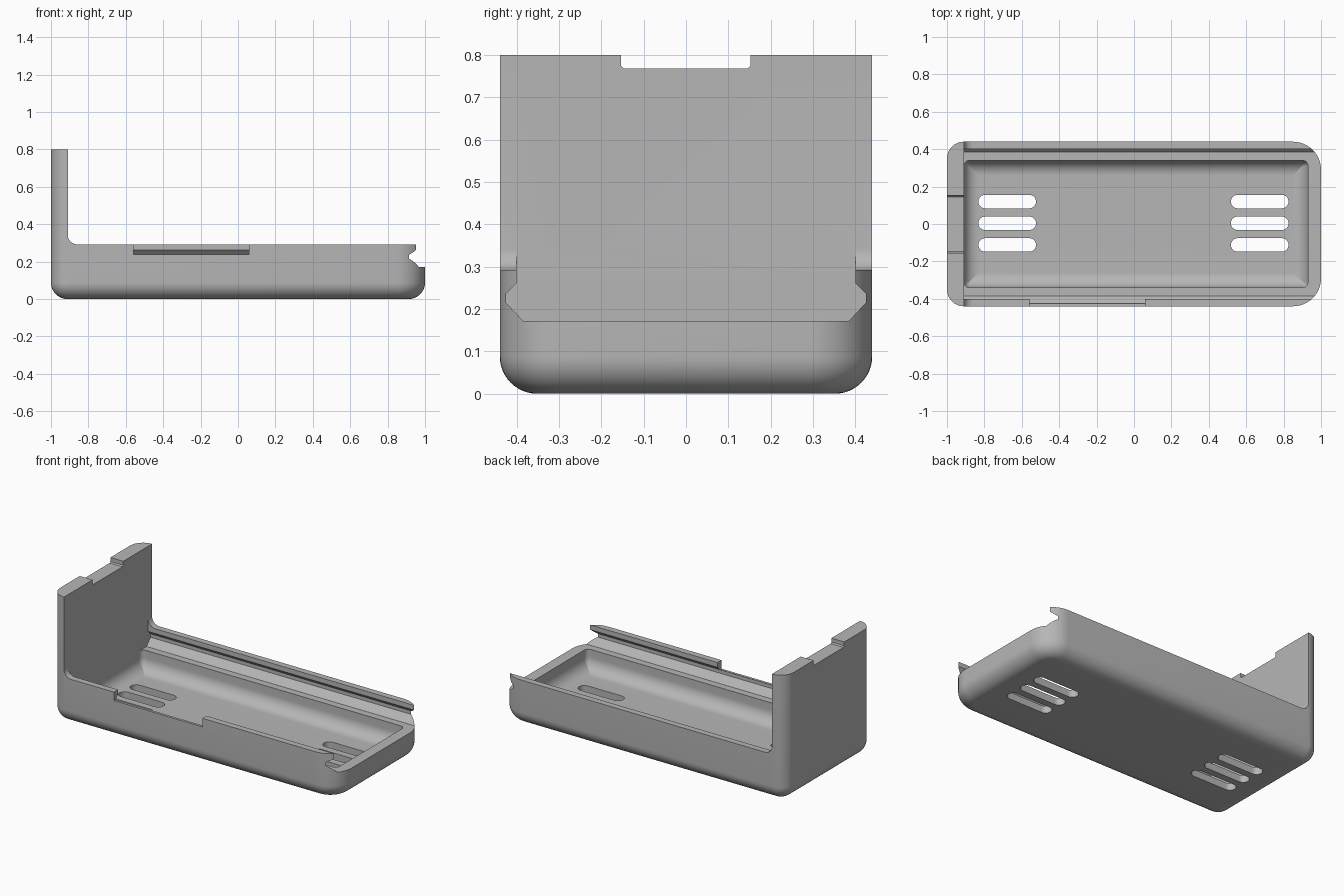
import bpy, bmesh
from math import sin, cos, pi
from mathutils import Vector

if "Cube" in bpy.data.objects:
    bpy.data.objects.remove(bpy.data.objects["Cube"])

LENGTH_X, HALF_Y, HEIGHT = 1.0, 0.44, 0.80
WALL_X = -0.91          # inner face of the end wall
SIDE_TOP, RIM = 0.292, 0.172

grey = bpy.data.materials.new("plain grey")
grey.use_nodes = True
colour = (0.47, 0.47, 0.47, 1)
grey.diffuse_color = colour
grey.node_tree.nodes["Principled BSDF"].inputs["Base Color"].default_value = colour


def finish(name, bm):
    bmesh.ops.recalc_face_normals(bm, faces=bm.faces)
    mesh = bpy.data.meshes.new(name)
    bm.to_mesh(mesh)
    bm.free()
    mesh.materials.append(grey)
    ob = bpy.data.objects.new(name, mesh)
    bpy.context.collection.objects.link(ob)
    return ob


def rounded_outline(x0, x1, half_y, r_left, r_right, inset=0, steps=12):
    """Rounded rectangle in plan, with its own radius at each end."""
    x0, x1, half_y = x0 + inset, x1 - inset, half_y - inset
    pts = []
    for quarter, (sx, sy) in enumerate([(1, 1), (-1, 1), (-1, -1), (1, -1)]):
        r = max((r_right if sx > 0 else r_left) - inset, 0.004)
        cx = x1 - r if sx > 0 else x0 + r
        cy = sy * (half_y - r)
        for i in range(steps + 1):
            a = (quarter + i / steps) * pi / 2
            pts.append((cx + r * cos(a), cy + r * sin(a)))
    return pts


def tub(name, x0, x1, half_y, r_left, r_right, z0, z1, fillet, steps=12):
    """Rounded block whose bottom edge is filleted."""
    levels = [(fillet * (1 - sin(a)), z0 + fillet * (1 - cos(a)))
              for a in (i / steps * pi / 2 for i in range(steps + 1))]
    levels.append((0, z1))
    bm = bmesh.new()
    rings = [[bm.verts.new((x, y, z)) for x, y in
              rounded_outline(x0, x1, half_y, r_left, r_right, d)] for d, z in levels]
    n = len(rings[0])
    for low, high in zip(rings, rings[1:]):
        for i in range(n):
            j = (i + 1) % n
            bm.faces.new((low[i], low[j], high[j], high[i]))
    bm.faces.new(rings[0][::-1])
    bm.faces.new(rings[-1])
    return finish(name, bm)


def prism(name, points, extrude):
    bm = bmesh.new()
    face = bm.faces.new([bm.verts.new(p) for p in points])
    new = bmesh.ops.extrude_face_region(bm, geom=[face])["geom"]
    bmesh.ops.translate(bm, vec=Vector(extrude),
                        verts=[v for v in new if isinstance(v, bmesh.types.BMVert)])
    return finish(name, bm)


def cut(body, cutter):
    mod = body.modifiers.new(cutter.name, "BOOLEAN")
    mod.operation, mod.solver, mod.object = "DIFFERENCE", "EXACT", cutter
    bpy.context.view_layer.objects.active = body
    bpy.ops.object.modifier_apply(modifier=mod.name)
    bpy.data.objects.remove(cutter)


# Solid outer shell
body = tub("sliding_tray", -LENGTH_X, LENGTH_X, HALF_Y, 0.09, 0.15, 0, HEIGHT, 0.088)

# Space above the side walls, curving up into the end wall
r = 0.05
sweep = [(WALL_X + r - r * cos(a), SIDE_TOP + r - r * sin(a))
         for a in (i / 8 * pi / 2 for i in range(9))]
sweep = [(WALL_X, 1)] + sweep + [(1.1, SIDE_TOP), (1.1, 1)]
cut(body, prism("upper_space", [(x, -0.6, z) for x, z in sweep], (0, 1.2, 0)))

# Undercut rails for a sliding lid, open at the far end
rail = [(0.385, RIM), (0.425, 0.215), (0.425, 0.237), (0.40, 0.262), (0.40, 1)]
section = rail + [(-y, z) for y, z in reversed(rail)]
cut(body, prism("rail_channel", [(WALL_X, y, z) for y, z in section], (2.1, 0, 0)))

# Inner compartment with a filleted floor
cut(body, tub("compartment", WALL_X, 0.93, 0.34, 0.03, 0.03, 0.045, 0.25, 0.08))

# Vent slots, three at each end
for x in (-0.678, 0.672):
    for y in (-0.112, 0.004, 0.12):
        outline = rounded_outline(x - 0.154, x + 0.154, 0.036, 0.036, 0.036)
        cut(body, prism("vent_slot", [(px, py + y, -0.1) for px, py in outline], (0, 0, 0.25)))

# Gap in the front rail
gap = [(-0.56, 0.238), (0.06, 0.238), (0.06, 0.4), (-0.56, 0.4)]
cut(body, prism("rail_gap", [(x, -0.6, z) for x, z in gap], (0, 0.3, 0)))

# Shallow notch in the top of the end wall
notch = [(-0.154, 0.9), (-0.154, 0.775), (-0.147, 0.768),
         (0.145, 0.768), (0.152, 0.775), (0.152, 0.9)]
cut(body, prism("wall_notch", [(-1.1, y, z) for y, z in notch], (0.3, 0, 0)))

bpy.ops.object.select_all(action="DESELECT")
body.select_set(True)
bpy.context.view_layer.objects.active = body
bpy.ops.object.shade_smooth_by_angle(angle=0.5)
